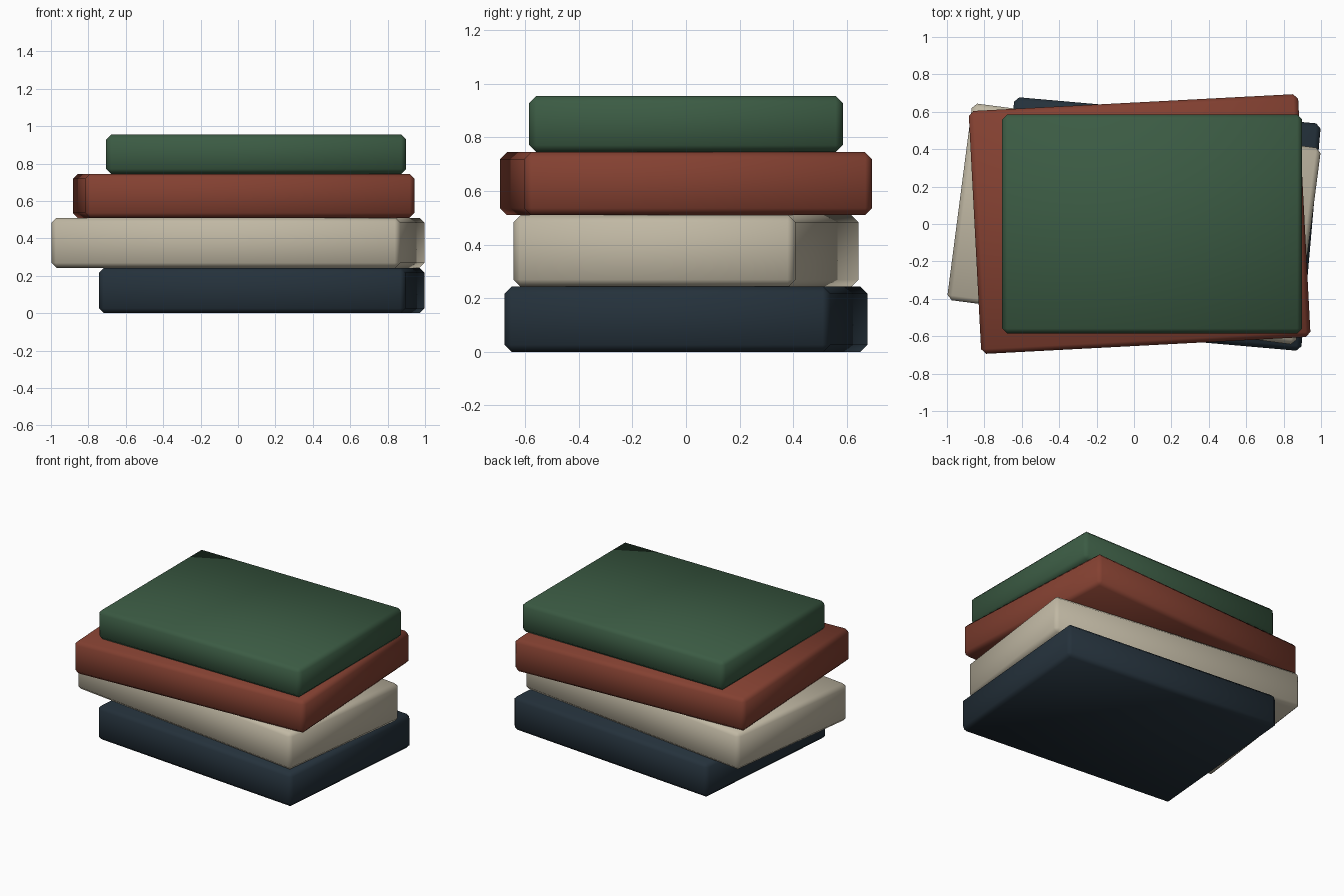
import bpy
import math

cube = bpy.data.objects.get("Cube")
if cube:
    bpy.data.objects.remove(cube, do_unlink=True)


def make_material(name, color):
    mat = bpy.data.materials.new(name)
    mat.use_nodes = True
    mat.diffuse_color = (*color, 1)
    mat.node_tree.nodes["Principled BSDF"].inputs["Base Color"].default_value = (*color, 1)
    return mat


def add_slab(name, size, center, bottom, top, angle, mat):
    """Softly chamfered block, turned about the vertical."""
    bpy.ops.mesh.primitive_cube_add(size=1, location=(*center, (bottom + top) / 2))
    slab = bpy.context.object
    slab.name = name
    slab.scale = (*size, top - bottom)
    bpy.ops.object.transform_apply(location=False, rotation=False, scale=True)
    slab.rotation_euler.z = math.radians(angle)
    slab.data.materials.append(mat)
    bevel = slab.modifiers.new("soft_edges", "BEVEL")
    bevel.width = 0.026
    bevel.segments = 1
    bpy.ops.object.shade_smooth()


# Stack of four blocks, bottom to top
navy = make_material("navy", (0.018, 0.031, 0.044))
cream = make_material("cream", (0.53, 0.48, 0.37))
rust = make_material("rust_red", (0.23, 0.052, 0.031))
green = make_material("forest_green", (0.044, 0.105, 0.057))

add_slab("bottom_book", (1.645, 1.22), (0.127, 0), 0, 0.243, -5, navy)
add_slab("lower_middle_book", (1.88, 1.06), (0, 0), 0.243, 0.51, -7.4, cream)
add_slab("upper_middle_book", (1.763, 1.30), (0.03, 0), 0.51, 0.745, 3, rust)
add_slab("top_book", (1.603, 1.17), (0.097, 0), 0.745, 0.955, 0, green)
